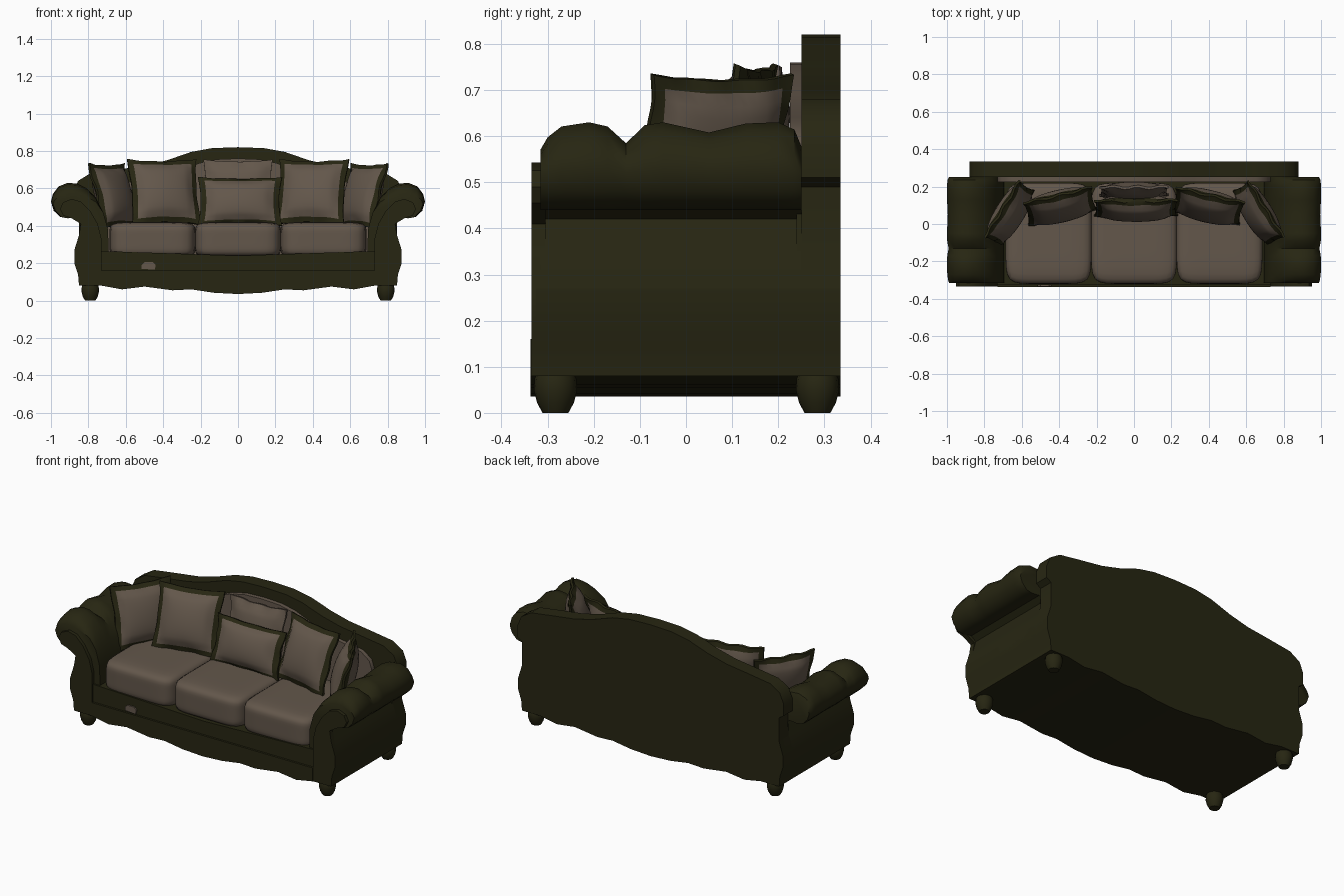
import bpy, bmesh, math
from mathutils import Vector

if "Cube" in bpy.data.objects:
    bpy.data.objects.remove(bpy.data.objects["Cube"])


def material(name, rgb):
    m = bpy.data.materials.new(name)
    m.use_nodes = True
    m.diffuse_color = (*rgb, 1)
    m.node_tree.nodes["Principled BSDF"].inputs["Base Color"].default_value = (*rgb, 1)
    return m


OLIVE = material("dark olive fabric", (0.020, 0.019, 0.006))
TAN = material("taupe fabric", (0.125, 0.095, 0.070))


def finish(name, bm, mats, angle=40):
    bmesh.ops.recalc_face_normals(bm, faces=bm.faces)
    me = bpy.data.meshes.new(name)
    bm.to_mesh(me)
    bm.free()
    ob = bpy.data.objects.new(name, me)
    bpy.context.collection.objects.link(ob)
    for m in mats:
        me.materials.append(m)
    bpy.ops.object.select_all(action='DESELECT')
    bpy.context.view_layer.objects.active = ob
    ob.select_set(True)
    bpy.ops.object.shade_smooth_by_angle(angle=math.radians(angle))
    return ob


def loft(name, rings, mat, close=False):
    """Skin rings of equal length; cap the ends or close the last ring."""
    bm = bmesh.new()
    vs = [[bm.verts.new(p) for p in r] for r in rings]
    n = len(vs[0])
    for a, b in zip(vs, vs[1:]):
        for i in range(n):
            j = (i + 1) % n
            bm.faces.new((a[i], a[j], b[j], b[i]))
    bm.faces.new(vs[0])
    bm.faces.new(vs[-1])
    return finish(name, bm, [mat])


def prism(name, pts, y0, y1, mat):
    return loft(name, [[(x, y, z) for x, z in pts] for y in (y0, y1)], mat)


def mirrored(half):
    """Close a right-half outline across the centre line."""
    return half + [(-x, z) for x, z in reversed(half) if x > 0]


# Scalloped base, with a raised apron on the front
skirt = [(0, .035), (.13, .042), (.25, .06), (.35, .055), (.5, .075),
         (.62, .06), (.73, .08)]
flank = [(.85, .08), (.855, .14), (.875, .2), (.875, .27), (.85, .35)]
prism("base", mirrored(skirt + flank[:4] + [(0, .24)]), -.325, .335, OLIVE)
prism("front_apron", mirrored(skirt + [(.73, .16), (0, .16)]), -.337, -.32, OLIVE)
prism("front_patch", [(-.515, .17), (-.445, .165), (-.44, .19), (-.455, .205),
                      (-.5, .205), (-.515, .19)], -.333, -.324, TAN)

# Camel back and its padded inner panel
crest = [(.88, .58), (.855, .64), (.79, .68), (.65, .70), (.5, .72),
         (.38, .75), (.25, .795), (.14, .815), (0, .82)]
prism("back_frame", mirrored(skirt + flank + [(.85, .49), (.88, .51)] + crest),
      .25, .335, OLIVE)
panel = [(0, .24), (.70, .24)] + [(x * .83, z - .06) for x, z in crest]
prism("back_panel", mirrored(panel), .225, .255, TAN)

# Rolled arms: a scroll section whose top is gathered along the depth
section = [(.69, .2), (.695, .38), (.72, .47), (.76, .55), (.81, .60), (.86, .625),
           (.91, .63), (.96, .61), (.99, .57), (1, .53), (.985, .48), (.95, .447),
           (.91, .44), (.86, .445), (.83, .42)] + list(reversed(flank[2:]))
gathers = [(-.315, .55), (-.3, .75), (-.27, .93), (-.21, 1), (-.17, .93), (-.13, .65),
           (-.09, .95), (-.05, 1), (.05, .83), (.13, .98), (.2, 1), (.235, .88), (.25, .6)]
# Front facing of each arm
facing = [(.73, .08), (.73, .33), (.75, .41), (.79, .48), (.84, .53), (.89, .543),
          (.935, .525), (.952, .49), (.935, .455), (.89, .44), (.84, .41)]
facing += list(reversed(flank))
# Turned foot outline: radius, height
foot = [(.028, 0), (.04, .022), (.047, .05), (.045, .075), (.035, .095)]

for side, s in (("left", 1), ("right", -1)):
    rings = []
    for y, k in gathers:
        ring = []
        for x, z in section:
            if z > .5:
                z = .5 + (z - .5) * k
            if x > .9:
                x = .9 + (x - .9) * (.75 + .25 * k)
            ring.append((s * x, y, z))
        rings.append(ring)
    loft(side + "_arm", rings, OLIVE)
    prism(side + "_arm_facing", [(s * x, z) for x, z in facing], -.335, -.305, OLIVE)
    prism(side + "_arm_back", [(s * x, z) for x, z in
                               [(.70, .2), (.70, .47), (.84, .47)] + flank[:1:-1]],
          .24, .3, OLIVE)
    for end, y in (("front", -.283), ("back", .285)):
        loft(f"{side}_{end}_foot",
             [[(s * .79 + r * math.cos(t * math.tau / 16),
                y + r * math.sin(t * math.tau / 16), z) for t in range(16)]
              for r, z in foot], OLIVE)


def cushion(name, centre, half, power):
    """Box swollen into a soft superellipsoid."""
    bm = bmesh.new()
    bmesh.ops.create_cube(bm, size=2)
    bmesh.ops.subdivide_edges(bm, edges=bm.edges[:], cuts=11, use_grid_fill=True)
    for v in bm.verts:
        norm = sum(abs(c) ** power for c in v.co) ** (1 / power)
        v.co = Vector(centre) + v.co / norm * Vector(half)
    return finish(name, bm, [TAN], 60)


for name, x in (("left", .457), ("middle", 0), ("right", -.457)):
    cushion(name + "_seat_cushion", (x, -.05, .325), (.23, .27, .095), 7)


def pillow(name, w, h, thick, loc, tilt, yaw, piped=True, n=14):
    """Throw pillow with pinched corners, a flat flange and dark piping."""
    bm = bmesh.new()
    bmesh.ops.create_grid(bm, x_segments=n, y_segments=n, size=1)
    bmesh.ops.solidify(bm, geom=bm.faces[:], thickness=.02)
    mid = sum(v.co.z for v in bm.verts) / len(bm.verts)
    for f in bm.faces:
        c = f.calc_center_median()
        f.material_index = int(piped and max(abs(c.x), abs(c.y)) > 1 - 1.5 / n)
    for v in bm.verts:
        u, t = max(-1, min(1, v.co.x)), max(-1, min(1, v.co.y))
        front = -1 if v.co.z > mid else 1
        a, b = max(0, 1 - (u / .87) ** 2), max(0, 1 - (t / .87) ** 2)
        puff = .006 + thick / 2 * (a * b) ** .4
        ripple = .006 * math.sin(9 * u + 7 * t) * max(abs(u), abs(t)) ** 6
        v.co = (u * w / 2 * (1 - .07 * (1 - t * t)), front * puff + ripple,
                t * h / 2 * (1 - .07 * (1 - u * u)))
    ob = finish(name, bm, [TAN, OLIVE], 50)
    ob.location = loc
    ob.rotation_euler = (math.radians(-tilt), 0, math.radians(yaw))


# Throw pillows, fanned around the corners
for side, s in (("left", 1), ("right", -1)):
    pillow(side + "_inner_pillow", .38, .37, .13, (s * .395, .095, .58), 20, -s * 13)
    pillow(side + "_outer_pillow", .36, .36, .12, (s * .665, .055, .56), 16, -s * 58)
pillow("middle_pillow", .45, .27, .12, (.01, .085, .53), 18, 0)
pillow("middle_back_pillow", .37, .33, .08, (0, .175, .59), 8, 0, piped=False)
